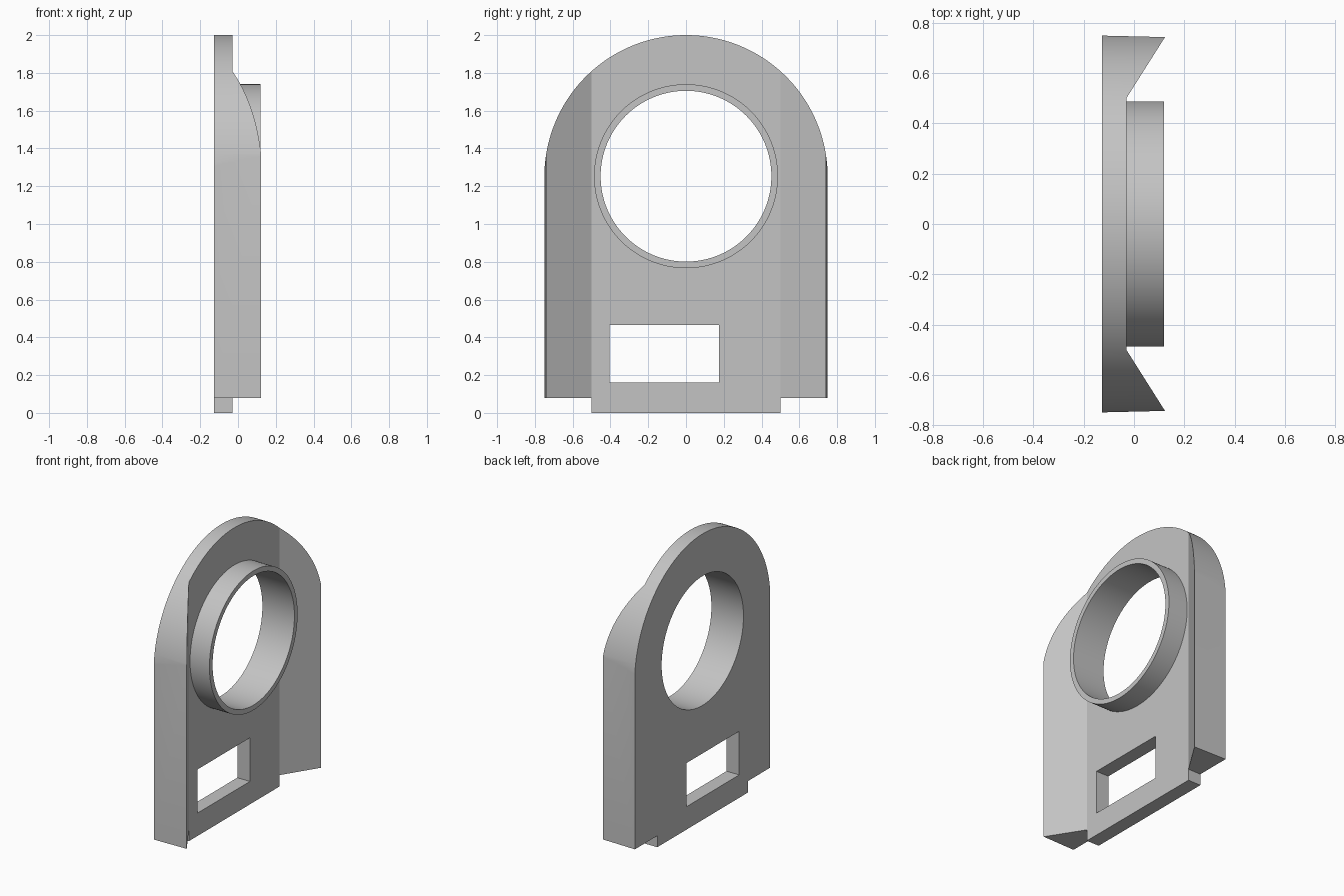
import bpy, bmesh, math
from mathutils import Vector

cube = bpy.data.objects.get("Cube")
if cube:
    bpy.data.objects.remove(cube, do_unlink=True)

CENTRE_Z = 1.25      # centre of the arch
BORE_Z = 1.253       # centre of the bore
BACK, FACE, RIM = -0.128, -0.03, 0.123

grey = bpy.data.materials.new("light grey")
grey.use_nodes = True
grey.diffuse_color = (0.55, 0.55, 0.55, 1)
grey.node_tree.nodes["Principled BSDF"].inputs["Base Color"].default_value = (0.55, 0.55, 0.55, 1)


def prism(name, points, offset):
    """Extrude a closed outline of 3D points by an offset vector."""
    bm = bmesh.new()
    face = bm.faces.new([bm.verts.new(p) for p in points])
    extruded = bmesh.ops.extrude_face_region(bm, geom=[face])["geom"]
    verts = [g for g in extruded if isinstance(g, bmesh.types.BMVert)]
    bmesh.ops.translate(bm, vec=Vector(offset), verts=verts)
    bmesh.ops.recalc_face_normals(bm, faces=bm.faces)
    mesh = bpy.data.meshes.new(name)
    bm.to_mesh(mesh)
    bm.free()
    mesh.materials.append(grey)
    obj = bpy.data.objects.new(name, mesh)
    bpy.context.collection.objects.link(obj)
    return obj


def disc(name, radius, x0, x1, steps=128):
    """Cylinder along x around the bore axis."""
    turn = [2 * math.pi * i / steps for i in range(steps)]
    ring = [(x0, radius * math.cos(a), BORE_Z + radius * math.sin(a)) for a in turn]
    return prism(name, ring, (x1 - x0, 0, 0))


def slab(name, y0, y1, z0, z1):
    """Box cutter running right through the thickness."""
    return prism(name, [(-1, y0, z0), (-1, y1, z0), (-1, y1, z1), (-1, y0, z1)], (2, 0, 0))


def combine(target, tool, operation):
    """Apply a boolean and discard the tool."""
    tool.hide_render = True
    mod = target.modifiers.new(operation.lower(), 'BOOLEAN')
    mod.operation, mod.solver, mod.object = operation, 'EXACT', tool
    bpy.context.view_layer.objects.active = target
    bpy.ops.object.modifier_apply(modifier=mod.name)
    bpy.data.objects.remove(tool, do_unlink=True)


# Plate with dovetail wings, drawn in plan and pulled upward
half = [(FACE, 0.5), (RIM, 0.742), (BACK, 0.748)]
plan = half + [(x, -y) for x, y in reversed(half)]
plate = prism("bracket_plate", [(x, y, 0) for x, y in plan], (0, 0, 2.2))

# Rounded top
arc = [math.pi * i / 96 for i in range(97)]
arch = [(-1, 0.75 * math.cos(a), CENTRE_Z + 0.75 * math.sin(a)) for a in arc]
arch += [(-1, -0.75, -0.5), (-1, 0.75, -0.5)]
combine(plate, prism("arch_cutter", arch, (2, 0, 0)), 'INTERSECT')

# Wings stop short of the foot
for side in (-1, 1):
    combine(plate, slab("wing_cutter", *sorted((side * 0.5, side)), -0.5, 0.08), 'DIFFERENCE')

# Raised collar, through bore and window
combine(plate, disc("collar", 0.487, -0.08, 0.12), 'UNION')
combine(plate, disc("bore_cutter", 0.452, -1, 1), 'DIFFERENCE')
combine(plate, slab("window_cutter", -0.405, 0.175, 0.16, 0.465), 'DIFFERENCE')

# Smooth the round walls, keep the corners crisp
bpy.ops.object.select_all(action='DESELECT')
plate.select_set(True)
bpy.context.view_layer.objects.active = plate
bpy.ops.object.shade_smooth_by_angle(angle=math.radians(20))
